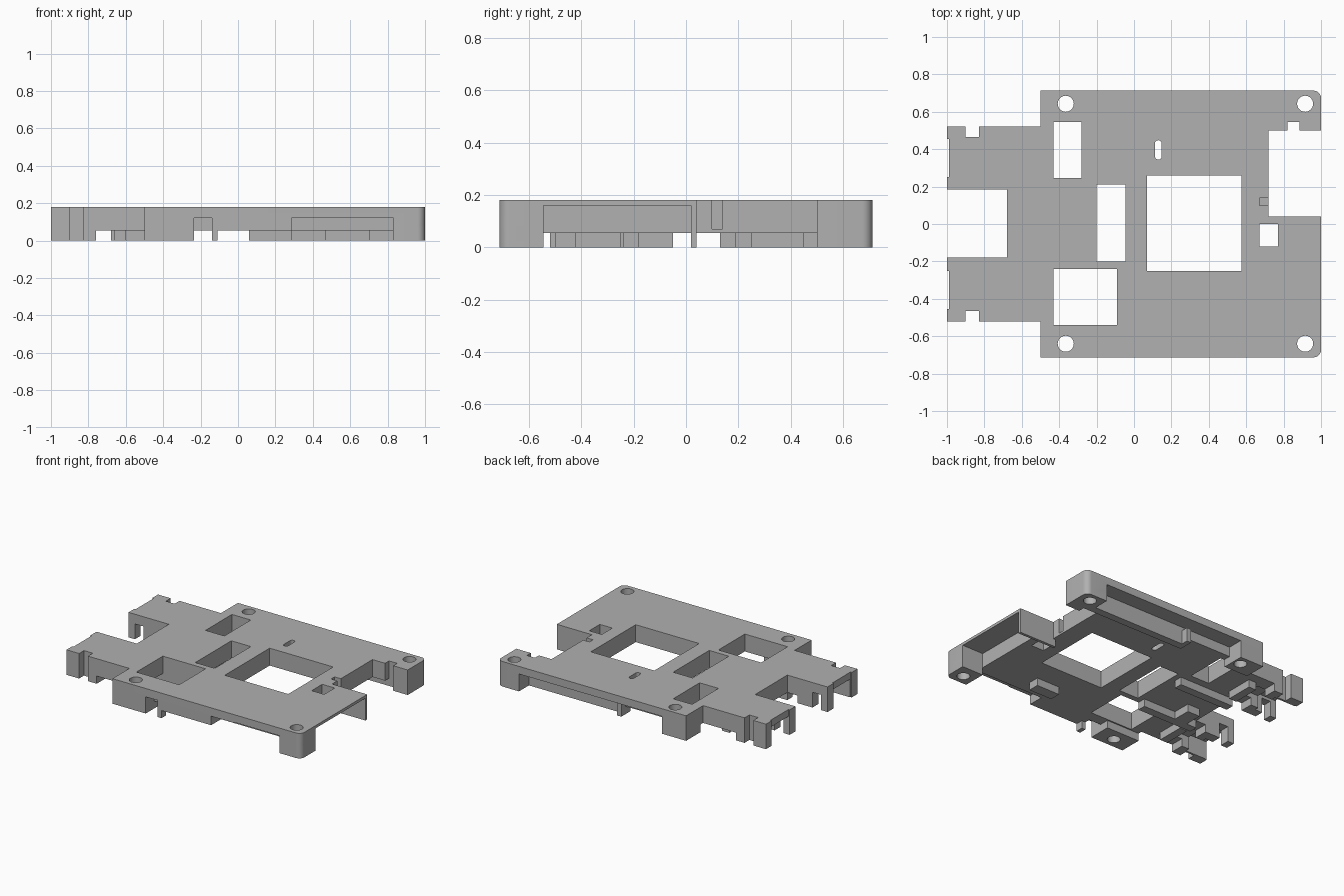
import bpy, bmesh, math

if "Cube" in bpy.data.objects:
    bpy.data.objects.remove(bpy.data.objects["Cube"])

TOP, UNDER = 0.18, 0.055
grey = bpy.data.materials.new("plain grey")
grey.use_nodes = True
grey.diffuse_color = (0.44, 0.44, 0.44, 1)
grey.node_tree.nodes["Principled BSDF"].inputs["Base Color"].default_value = (0.44, 0.44, 0.44, 1)


def prism(name, points, z0, z1):
    """Upright solid from a plan outline."""
    bm = bmesh.new()
    face = bm.faces.new([bm.verts.new((x, y, z0)) for x, y in points])
    top = bmesh.ops.extrude_face_region(bm, geom=[face])["geom"]
    bmesh.ops.translate(bm, vec=(0, 0, z1 - z0),
                        verts=[v for v in top if isinstance(v, bmesh.types.BMVert)])
    bmesh.ops.recalc_face_normals(bm, faces=bm.faces)
    mesh = bpy.data.meshes.new(name)
    bm.to_mesh(mesh)
    bm.free()
    mesh.materials.append(grey)
    obj = bpy.data.objects.new(name, mesh)
    bpy.context.collection.objects.link(obj)
    return obj


def box(name, x0, x1, y0, y1, z0, z1):
    return prism(name, [(x0, y0), (x1, y0), (x1, y1), (x0, y1)], z0, z1)


def arc(cx, cy, r, a0, a1, n):
    return [(cx + r * math.cos(math.radians(a0 + (a1 - a0) * i / n)),
             cy + r * math.sin(math.radians(a0 + (a1 - a0) * i / n))) for i in range(n + 1)]


def combine(target, tool, operation):
    mod = target.modifiers.new(operation.lower(), 'BOOLEAN')
    mod.operation, mod.solver, mod.object = operation, 'EXACT', tool
    bpy.context.view_layer.objects.active = target
    bpy.ops.object.modifier_apply(modifier=mod.name)
    bpy.data.objects.remove(tool)


def add(*dims):
    combine(frame, box("leg", *dims), 'UNION')


def cut(*dims):
    combine(frame, box("cutter", *dims), 'DIFFERENCE')


# Main plate with two rounded corners and a narrower tail
half = 0.713
outline = ([(-0.5, -half)] + arc(0.96, -half + 0.04, 0.04, -90, 0, 8)
           + arc(0.96, half - 0.04, 0.04, 0, 90, 8)
           + [(-0.5, half), (-0.5, 0.52), (-1, 0.52), (-1, -0.52), (-0.5, -0.52)])
frame = prism("board_frame", outline, UNDER, TOP)

# Rounded corner legs on the wide end
for s in (1, -1):
    inner = 0.5 if s > 0 else 0.545
    pts = arc(0.96, half - 0.04, 0.04, 0, 90, 8) + [(0.83, half), (0.83, inner), (1, inner)]
    combine(frame, prism("corner_leg", [(x, s * y) for x, y in pts], 0, 0.1), 'UNION')

# Corner legs beside the tail, front post and side wall
for leg in ((-0.5, -0.235, -half, -0.55), (-0.5, -0.31, 0.55, half),
            (-0.14, -0.11, -half, -0.66), (0.7, 1, 0.02, 0.04)):
    add(*leg, 0, 0.12)

# Tail arm legs and cross rails
for s in (1, -1):
    for x0, x1, y0, y1 in ((-1, -0.76, 0.18, 0.52), (-0.66, -0.6, 0.25, 0.45)):
        lo, hi = sorted((s * y0, s * y1))
        add(x0, x1, lo, hi, 0, 0.1)

# Thin pockets under the side, back and front edges
cut(0.83, 1.1, -0.545, 0.02, -0.1, 0.16)
cut(-0.31, 0.83, 0.6, 0.8, -0.1, 0.125)
cut(0.47, 0.83, -0.8, -0.6, -0.1, 0.125)
cut(0.285, 0.47, -0.8, -0.6, -0.1, 0.12)
cut(-0.235, -0.14, -0.8, -0.62, -0.1, 0.12)

# Inner walls and blocks below the plate
for block in ((0.06, 0.83, 0.545, 0.6), (0.06, 0.095, 0.56, 0.65),
              (0.285, 0.47, -0.5, -0.42), (-0.68, -0.24, -0.24, -0.18),
              (-0.68, -0.24, 0.13, 0.19), (-0.6, -0.5, -0.18, -0.05)):
    add(*block, 0, 0.1)

# Windows through the plate
for x0, x1, y0, y1 in ((0.07, 0.575, -0.25, 0.26), (-0.2, -0.045, -0.2, 0.21),
                       (-0.43, -0.28, 0.245, 0.545), (-0.43, -0.09, -0.54, -0.24),
                       (0.67, 0.77, -0.12, 0), (0.72, 1.1, 0.04, 0.5),
                       (0.82, 0.885, 0.45, 0.545), (-1.1, -0.68, -0.18, 0.185)):
    cut(x0, x1, y0, y1, -0.1, 0.3)
cut(0.67, 0.75, 0.1, 0.14, 0.07, 0.3)

# Tail arms: side notches, recessed ends and stepped cavities
for s in (1, -1):
    for x0, x1, y0, y1, z1 in ((-0.9, -0.83, 0.465, 0.6, 0.3),
                               (-1.1, -0.99, 0.25, 0.455, 0.3),
                               (-1.1, -0.82, 0.25, 0.45, 0.13),
                               (-0.95, -0.88, 0.1, 0.3, 0.11),
                               (-0.85, -0.7, 0.28, 0.42, 0.09)):
        lo, hi = sorted((s * y0, s * y1))
        cut(x0, x1, lo, hi, -0.1, z1)

# Screw holes
for x in (-0.365, 0.915):
    for y in (-0.64, 0.643):
        combine(frame, prism("screw_hole", arc(x, y, 0.043, 0, 345, 23), -0.1, 0.3), 'DIFFERENCE')

# Small rounded slot
slot = arc(0.13, 0.43, 0.018, 0, 180, 8) + arc(0.13, 0.362, 0.018, 180, 360, 8)
combine(frame, prism("slot", slot, -0.1, 0.3), 'DIFFERENCE')

# Smooth only the rounded corners and holes
bpy.ops.object.select_all(action='DESELECT')
frame.select_set(True)
bpy.context.view_layer.objects.active = frame
bpy.ops.object.shade_smooth_by_angle(angle=math.radians(30))
